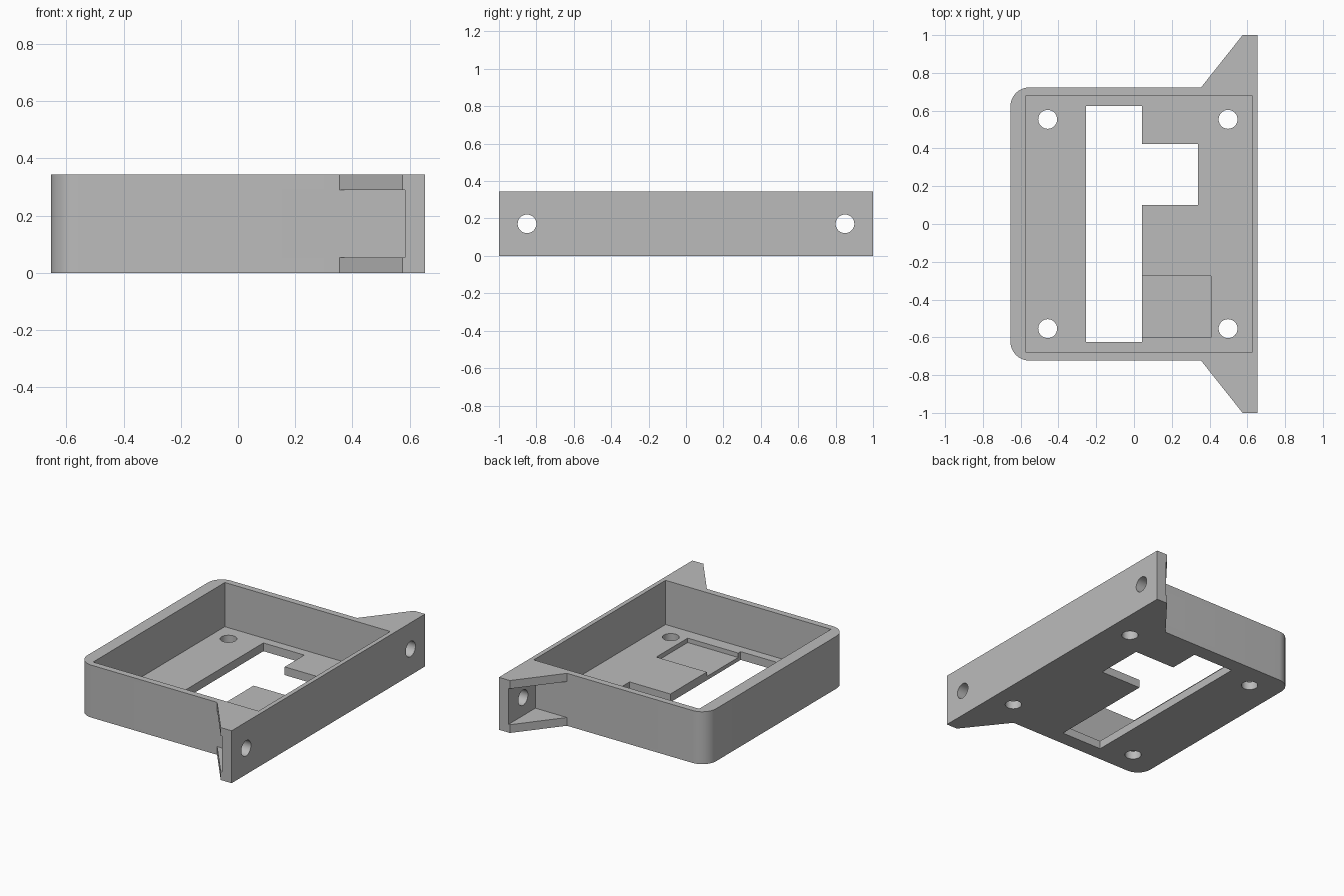
import bpy
import math

if "Cube" in bpy.data.objects:
    bpy.data.objects.remove(bpy.data.objects["Cube"], do_unlink=True)

HEIGHT, FLOOR = 0.343, 0.054
HALF_X, HALF_Y, CORNER = 0.654, 0.723, 0.1

grey = bpy.data.materials.new("plain grey")
grey.use_nodes = True
colour = (0.5, 0.5, 0.5, 1)
grey.diffuse_color = colour
grey.node_tree.nodes["Principled BSDF"].inputs["Base Color"].default_value = colour


def prism(name, outline, z0, z1):
    """Extrude a counter-clockwise outline from z0 to z1."""
    n = len(outline)
    verts = [(x, y, z) for z in (z0, z1) for x, y in outline]
    faces = [list(range(n))[::-1], list(range(n, 2 * n))]
    faces += [(i, (i + 1) % n, (i + 1) % n + n, i + n) for i in range(n)]
    mesh = bpy.data.meshes.new(name)
    mesh.from_pydata(verts, [], faces)
    mesh.materials.append(grey)
    obj = bpy.data.objects.new(name, mesh)
    bpy.context.collection.objects.link(obj)
    return obj


def box(name, x0, x1, y0, y1, z0, z1):
    return prism(name, [(x0, y0), (x1, y0), (x1, y1), (x0, y1)], z0, z1)


def cylinder(name, radius, location, rotation=(0, 0, 0)):
    ring = [(radius * math.cos(a), radius * math.sin(a))
            for a in (math.tau * i / 40 for i in range(40))]
    obj = prism(name, ring, -0.2, 0.2)
    obj.location, obj.rotation_euler = location, rotation
    return obj


def cut(target, cutter):
    cutter.hide_render = True
    mod = target.modifiers.new("cut", 'BOOLEAN')
    mod.operation, mod.solver, mod.object = 'DIFFERENCE', 'EXACT', cutter
    bpy.context.view_layer.update()
    bpy.context.view_layer.objects.active = target
    bpy.ops.object.modifier_apply(modifier=mod.name)
    bpy.data.objects.remove(cutter, do_unlink=True)


# Tray outline: one half with rounded corner and ear, then mirrored in y
half = [(HALF_X, 1), (0.575, 1), (0.355, HALF_Y)]
for i in range(13):
    a = math.pi / 2 * (1 + i / 12)
    half.append((-HALF_X + CORNER + CORNER * math.cos(a),
                 HALF_Y - CORNER + CORNER * math.sin(a)))
outline = half + [(x, -y) for x, y in reversed(half)]
tray = prism("mounting_tray", outline, 0, HEIGHT)

# Hollow interior
cut(tray, box("cavity", -0.572, 0.625, -0.681, 0.681, FLOOR, 0.5))

# Long floor opening with side notch
opening = [(-0.254, -0.625), (0.042, -0.625), (0.042, 0.101), (0.338, 0.101),
           (0.338, 0.423), (0.042, 0.423), (0.042, 0.625), (-0.254, 0.625)]
cut(tray, prism("floor_opening", opening, -0.1, 0.2))

# Shallow recess in the floor
cut(tray, box("floor_recess", 0, 0.408, -0.6, -0.276, 0.025, 0.2))

for side in (-1, 1):
    # Pocket between the upper and lower ear gussets
    y0, y1 = sorted((side * HALF_Y, side * 1.2))
    cut(tray, box("ear_pocket", 0.2, 0.584, y0, y1, FLOOR, 0.289))
    # Screw hole through the ear
    cut(tray, cylinder("ear_hole", 0.05, (HALF_X, side * 0.85, HEIGHT / 2),
                       (0, math.pi / 2, 0)))
    # Screw holes through the floor
    for x in (-0.457, 0.498):
        cut(tray, cylinder("floor_hole", 0.05, (x, side * 0.554, 0)))

# Smooth the rounded parts, keep the edges sharp
bpy.ops.object.select_all(action='DESELECT')
tray.select_set(True)
bpy.context.view_layer.objects.active = tray
bpy.ops.object.shade_smooth_by_angle(angle=math.radians(30))
